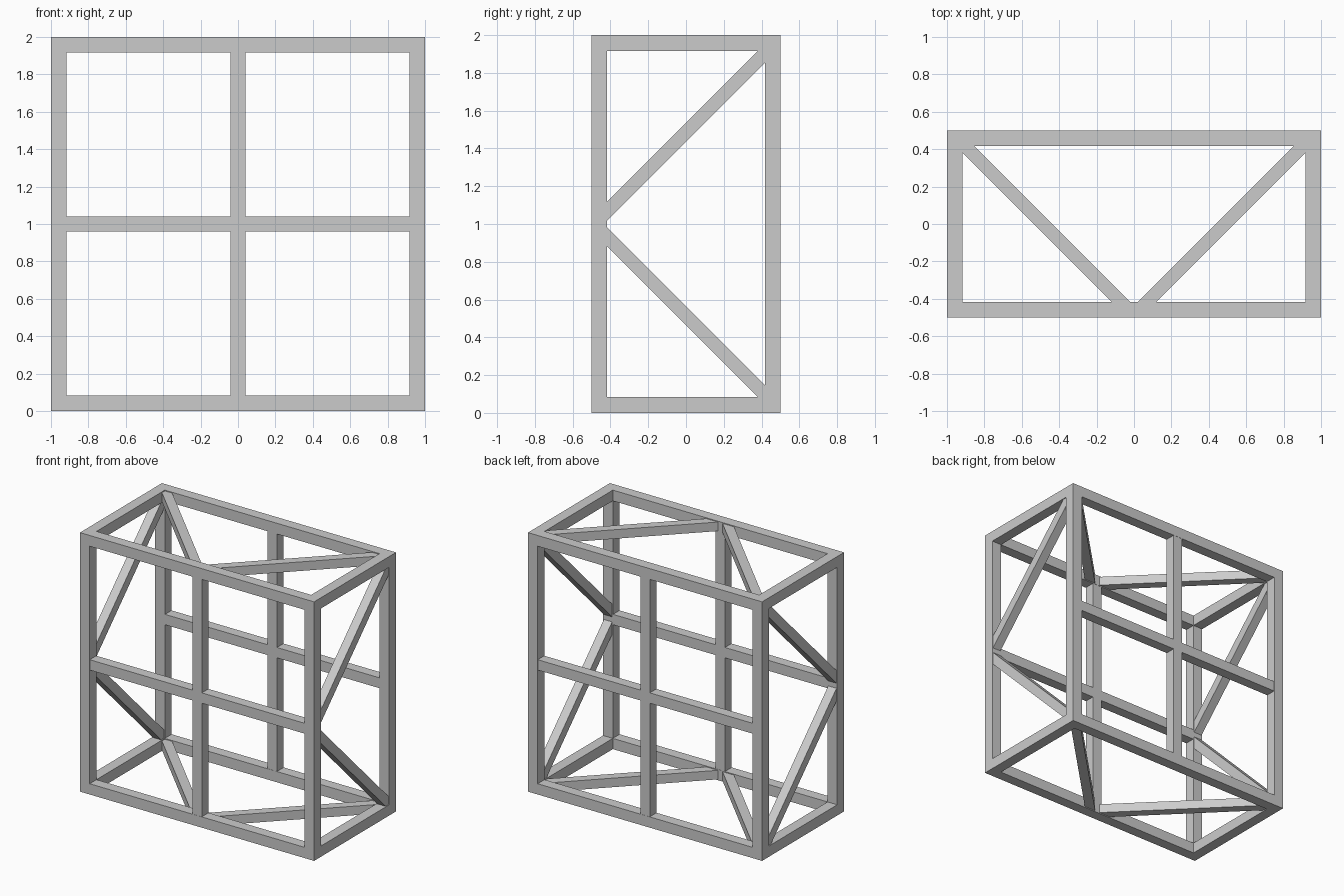
import bpy
from math import pi, sqrt

if "Cube" in bpy.data.objects:
    bpy.data.objects.remove(bpy.data.objects["Cube"])

T = 0.083           # outer frame thickness
B = 0.08            # cross bar thickness
D = 0.07            # diagonal brace thickness
CX, CY = 1 - T / 2, 0.5 - T / 2   # frame centre lines


def beam(name, loc, size, rot=(0, 0, 0)):
    bpy.ops.mesh.primitive_cube_add(size=1, location=loc, rotation=rot)
    ob = bpy.context.object
    ob.name = name
    ob.scale = size
    bpy.ops.object.transform_apply(location=False, rotation=False, scale=True)
    return ob


# Outer box frame: corner posts, long rails, short rails (butted together)
for sx in (-1, 1):
    for sy in (-1, 1):
        beam("corner_post", (sx * CX, sy * CY, 1), (T, T, 2))
for z in (T / 2, 2 - T / 2):
    for s in (-1, 1):
        beam("long_rail", (0, s * CY, z), (2 - 2 * T, T, T))
        beam("short_rail", (s * CX, 0, z), (T, 1 - 2 * T, T))

# Cross bars on the front and back
for s in (-1, 1):
    beam("middle_post", (0, s * CY, 1), (B, B, 2 - 2 * T))
    for sx in (-1, 1):
        inner, outer = B / 2, 1 - T
        beam("middle_rail", (sx * (inner + outer) / 2, s * CY, 1), (outer - inner, B, B))

# 45 degree braces, meeting at the front centre of each remaining side
OFF = 0.486                 # brace midpoint offset from the panel centre
LEN = 0.92 * sqrt(2)
for s in (-1, 1):
    for d in (-1, 1):
        beam("side_brace", (s * CX, 0, 1 + d * OFF), (D, LEN, D), (d * pi / 4, 0, 0))
        beam("level_brace", (d * OFF, 0, 1 + s * (1 - T / 2)), (LEN, D, D), (0, 0, d * pi / 4))
